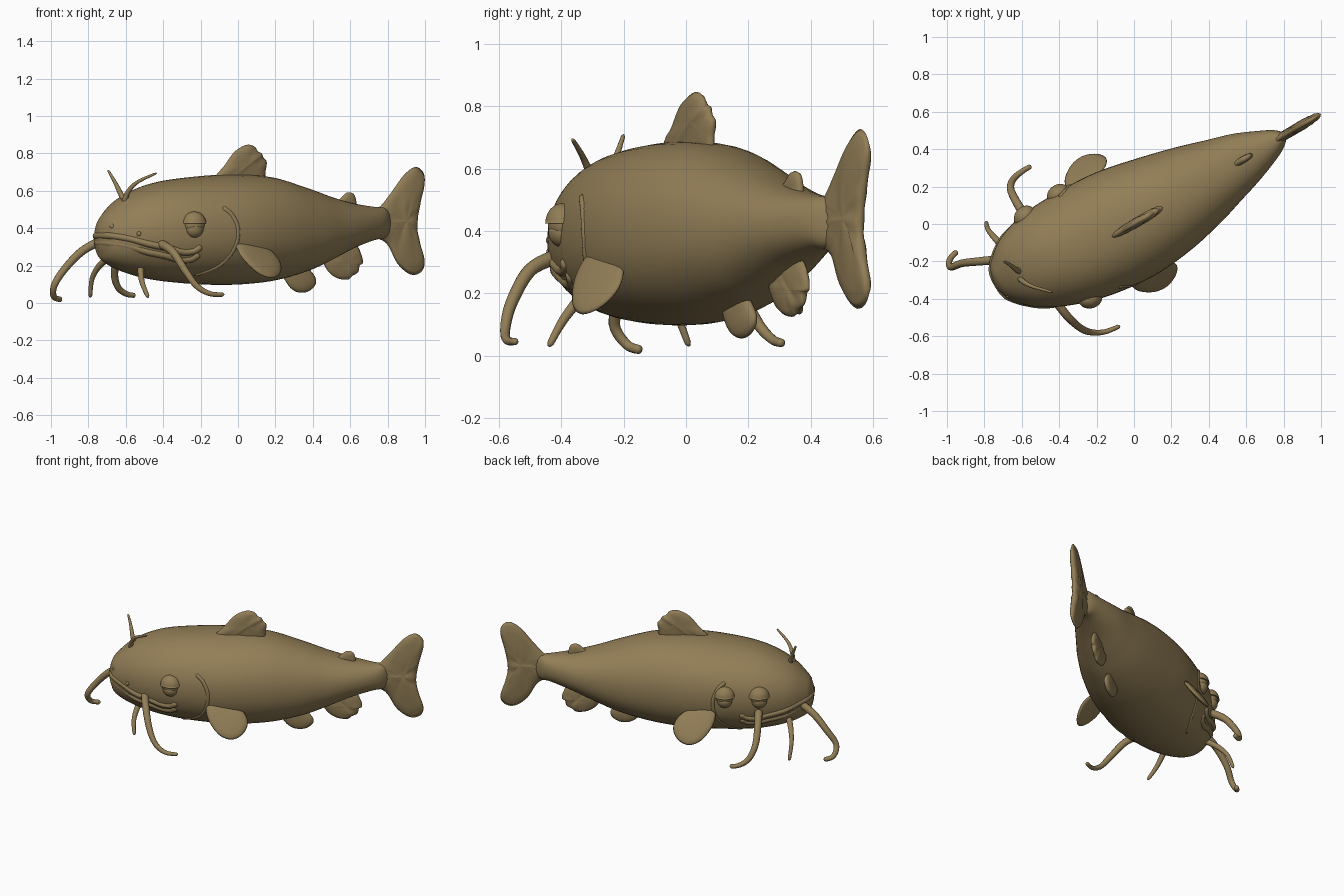
import bpy, bmesh, math
from mathutils import Vector, Matrix

if "Cube" in bpy.data.objects:
    bpy.data.objects.remove(bpy.data.objects["Cube"])

ANG = math.radians(30.5)
C, S = math.cos(ANG), math.sin(ANG)

mat = bpy.data.materials.new("olive tan")
mat.diffuse_color = (0.29, 0.21, 0.095, 1)
mat.use_nodes = True
mat.node_tree.nodes["Principled BSDF"].inputs["Base Color"].default_value = mat.diffuse_color


def world(u, v, z):
    """Fish frame (u to the tail, v to its left) into world space."""
    return Vector((C * u - S * v, S * u + C * v, z))


def finish(name, bm):
    bmesh.ops.recalc_face_normals(bm, faces=bm.faces)
    for f in bm.faces:
        f.smooth = True
    me = bpy.data.meshes.new(name)
    bm.to_mesh(me)
    bm.free()
    me.materials.append(mat)
    ob = bpy.data.objects.new(name, me)
    bpy.context.collection.objects.link(ob)
    return ob


def smooth(pts, n=6, closed=False):
    """Catmull-Rom points of any dimension."""
    pts = [tuple(p) for p in pts]
    m, out = len(pts), []
    get = (lambda i: pts[i % m]) if closed else (lambda i: pts[max(0, min(m - 1, i))])
    for i in range(m if closed else m - 1):
        a, b, c, d = (get(i + k) for k in (-1, 0, 1, 2))
        for k in range(n):
            t = k / n
            out.append(tuple(0.5 * (2 * q + (r - p) * t + (2 * p - 5 * q + 4 * r - s) * t * t
                             + (3 * q - p - 3 * r + s) * t ** 3) for p, q, r, s in zip(a, b, c, d)))
    if not closed:
        out.append(pts[-1])
    return out


def loft(name, rings):
    bm = bmesh.new()
    vs = [[bm.verts.new(p) for p in r] for r in rings]
    n = len(vs[0])
    for a, b in zip(vs, vs[1:]):
        for i in range(n):
            bm.faces.new((a[i], a[(i + 1) % n], b[(i + 1) % n], b[i]))
    bm.faces.new(vs[0])
    bm.faces.new(vs[-1])
    return finish(name, bm)


# body stations: u, middle v, half width, top z, bottom z
stations = smooth([
    (-.805, .09, .02, .385, .315), (-.795, .09, .065, .425, .27), (-.765, .09, .12, .475, .22),
    (-.66, .083, .21, .565, .17), (-.5, .068, .275, .635, .128), (-.3, .045, .31, .67, .105),
    (-.05, .025, .318, .687, .097), (.187, .01, .285, .675, .115), (.4, .005, .235, .62, .165),
    (.554, .004, .188, .572, .225), (.7, .004, .143, .535, .29), (.837, 0, .086, .515, .335),
    (.90, 0, .052, .51, .345), (.935, 0, .02, .49, .365)])
EXP = 2.15


def spow(x):
    return math.copysign(abs(x) ** (2 / EXP), x)


rings = []
for u, m, w, t, b in stations:
    rings.append([world(u, m + w * spow(math.cos(a)), (t + b) / 2 + (t - b) / 2 * spow(math.sin(a)))
                  for a in (2 * math.pi * i / 48 for i in range(48))])
loft("body", rings)


def on_body(u, z, side, sink=0):
    """Point on the skin at length u and height z, side -1 right, +1 left."""
    for p, q in zip(stations, stations[1:]):
        if p[0] <= u <= q[0]:
            k = (u - p[0]) / (q[0] - p[0])
            _, m, w, t, b = (x + (y - x) * k for x, y in zip(p, q))
            r = min(1, abs(z - (t + b) / 2) / ((t - b) / 2))
            h = w * (1 - r ** EXP) ** (1 / EXP)
            return world(u + (sink if u < -.7 else 0), m + side * max(0, h - sink), z)


def tube(name, pts, r0, r1, n=6):
    """Round tapered tube with rounded ends."""
    path = [Vector(p) for p in smooth(pts, n)]
    rs, rings = len(path) - 1, []
    up = Vector((.3, .2, .93))
    for i, p in enumerate(path):
        d = (path[min(i + 1, rs)] - path[max(i - 1, 0)]).normalized()
        x = up - d * up.dot(d)
        x.normalize()
        up, y = x, d.cross(x)
        r = r0 + (r1 - r0) * i / rs
        if i in (0, rs):
            r *= .45
        rings.append([p + (x * math.cos(a) + y * math.sin(a)) * r
                      for a in (2 * math.pi * k / 12 for k in range(12))])
    return loft(name, rings)


# whiskers, in world space
tube("whisker_right_long", [(-.42, -.41, .32), (-.35, -.5, .275), (-.28, -.56, .17), (-.22, -.58, .09),
                            (-.15, -.575, .05), (-.075, -.545, .045)], .025, .011)
tube("whisker_front_long", [(-.72, -.19, .34), (-.83, -.2, .28), (-.92, -.21, .19), (-.98, -.23, .1),
                            (-.985, -.19, .035), (-.945, -.145, .018)], .025, .014)
tube("whisker_left_long", [(-.58, .04, .33), (-.63, .12, .27), (-.66, .19, .17), (-.645, .24, .09),
                           (-.6, .28, .05), (-.55, .31, .04)], .025, .013)
tube("whisker_chin_left", [(-.68, -.14, .25), (-.74, -.08, .2), (-.78, -.03, .13), (-.79, .01, .03)], .02, .01)
tube("whisker_chin_right", [(-.52, -.31, .22), (-.515, -.39, .12), (-.48, -.44, .03)], .02, .01)
tube("whisker_top_left", [(-.6, -.26, .53), (-.635, -.24, .6), (-.66, -.22, .65), (-.695, -.2, .71)], .017, .006)
tube("whisker_top_right", [(-.61, -.29, .53), (-.59, -.31, .59), (-.54, -.335, .645), (-.435, -.365, .695)],
     .017, .006)

# lips around the snout
half = [(-.365, .29), (-.40, .262), (-.46, .258), (-.53, .278), (-.63, .30), (-.71, .325), (-.77, .34), (-.797, .344)]
mouth = [(u, z, -1) for u, z in half] + [(u, z, 1) for u, z in reversed(half)]
tube("upper_lip", [on_body(u, z + .016, s, .008) for u, z, s in mouth], .019, .019, 4)
tube("lower_lip", [on_body(u, z - .024, s, .014) for u, z, s in mouth], .021, .021, 4)

# gill cover edges
for side, label in ((-1, "right"), (1, "left")):
    du = 0 if side < 0 else -.03
    tube("gill_edge_" + label, [on_body(u + du, z, side, .008) for u, z in (
        (-.24, .51), (-.195, .47), (-.165, .39), (-.18, .29), (-.24, .2), (-.34, .15))], .014, .012)


def fin(name, outline, thick, place, root=None, rays=0, n=5):
    """Flat fin, thick in the middle and thin at the rim, with rays fanning from a root."""
    o = smooth(outline, n, True)
    cx, cy = (sum(p[k] for p in o) / len(o) for k in (0, 1))
    bm = bmesh.new()
    prof = [(0.04, -1), (.25, -.98), (.5, -.92), (.75, -.75), (.93, -.45), (1, 0),
            (.93, .45), (.75, .75), (.5, .92), (.25, .98), (.04, 1)]
    vs = []
    for t, h in prof:
        row = []
        for x, y in o:
            x, y = cx + (x - cx) * t, cy + (y - cy) * t
            ridge = 1 + .14 * math.cos(rays * math.atan2(y - root[1], x - root[0])) if rays else 1
            row.append(bm.verts.new(place(x, y, h * thick * ridge)))
        vs.append(row)
    for a, b in zip(vs, vs[1:]):
        for i in range(len(o)):
            j = (i + 1) % len(o)
            bm.faces.new((a[i], a[j], b[j], b[i]))
    bm.faces.new(vs[0])
    bm.faces.new(vs[-1])
    return finish(name, bm)


# fins on the middle plane, outlines in (u, z)
def mid(x, y, h):
    return world(x, h, y)


fin("tail_fin", [(.82, .49), (.88, .515), (.95, .59), (1.03, .685), (1.10, .727), (1.148, .70), (1.158, .64),
                 (1.128, .52), (1.112, .41), (1.128, .32), (1.158, .22), (1.135, .165), (1.07, .153),
                 (.99, .21), (.92, .32), (.82, .37)], .024, mid, (.8, .43), 24)
fin("dorsal_fin", [(-.15, .65), (-.08, .74), (-.02, .81), (.05, .845), (.1, .838), (.125, .81), (.147, .80),
                   (.16, .775), (.178, .755), (.172, .71), (.15, .65), (0, .62)], .023, mid, (-.14, .6), 30)
fin("small_back_fin", [(.60, .53), (.63, .555), (.675, .59), (.715, .585), (.732, .55), (.73, .5), (.66, .5)],
    .018, mid)
fin("anal_fin", [(.53, .25), (.55, .18), (.61, .135), (.68, .125), (.71, .145), (.745, .165), (.755, .2),
                 (.775, .215), (.765, .26), (.73, .31), (.62, .32)], .02, mid, (.52, .36), 30)
fin("belly_fin", [(.27, .17), (.295, .1), (.35, .06), (.42, .06), (.47, .1), (.46, .15), (.38, .21)], .022,
    lambda x, y, h: world(x, h - .02, y))

# side fins, tilted leaf shapes mirrored across the body
A, B = Vector((.8, .1, -.6)).normalized(), Vector((.325, .766, .561)).normalized()
N = A.cross(B).normalized()
leaf = [(-.15, -.03), (-.08, -.085), (.03, -.107), (.11, -.075), (.138, 0),
        (.11, .075), (.03, .107), (-.08, .085), (-.15, .03)]


def right_side(x, y, h):
    return Vector((.115, -.285, .24)) + A * x + B * y + N * h


def left_side(x, y, h):
    p = right_side(x, y, h)
    u, v = C * p.x + S * p.y, -S * p.x + C * p.y
    return world(u - .035, .075 - v, p.z)


fin("side_fin_right", leaf, .018, right_side)
fin("side_fin_left", leaf, .018, left_side)


# eyes: ball, heavy upper lid, pouch below and small pupil
def ball(name, centre, r, out, depth=.8, cut=None):
    bm = bmesh.new()
    bmesh.ops.create_uvsphere(bm, u_segments=28, v_segments=16, radius=r)
    if cut:
        g = bm.verts[:] + bm.edges[:] + bm.faces[:]
        e = bmesh.ops.bisect_plane(bm, geom=g, plane_co=(0, 0, 0), plane_no=cut, clear_outer=True)
        bmesh.ops.edgeloop_fill(bm, edges=[x for x in e["geom_cut"] if isinstance(x, bmesh.types.BMEdge)])
    rot = out.to_track_quat('Y', 'Z').to_matrix().to_4x4()
    bmesh.ops.transform(bm, verts=bm.verts, matrix=Matrix.Translation(centre) @ rot @ Matrix.Diagonal((1, depth, 1, 1)))
    return finish(name, bm)


for label, u, z, side, fwd in (("right", -.406, .424, -1, -.25), ("left_back", -.27, .424, 1, -.1),
                               ("left_front", -.487, .424, 1, -.3)):
    p = on_body(u, z, side)
    out = world(fwd, side, 0).normalized()
    p = p - out * .014
    ball("eyeball_" + label, p, .057, out)
    ball("eye_upper_lid_" + label, p, .065, out, .84, (0, 0, -1))
    ball("eye_lower_lid_" + label, p - Vector((0, 0, .026)), .05, out, .9, (0, -.2, 1))
    ball("pupil_" + label, p + out * .034 - Vector((0, 0, .014)), .018, out, .6)

# nostrils
for label, u, z, side in (("right", -.68, .37, -1), ("left", -.78, .41, -1)):
    ball("nostril_" + label, on_body(u, z, side, .003), .013, world(-1, side * .5, 0).normalized(), .7)
